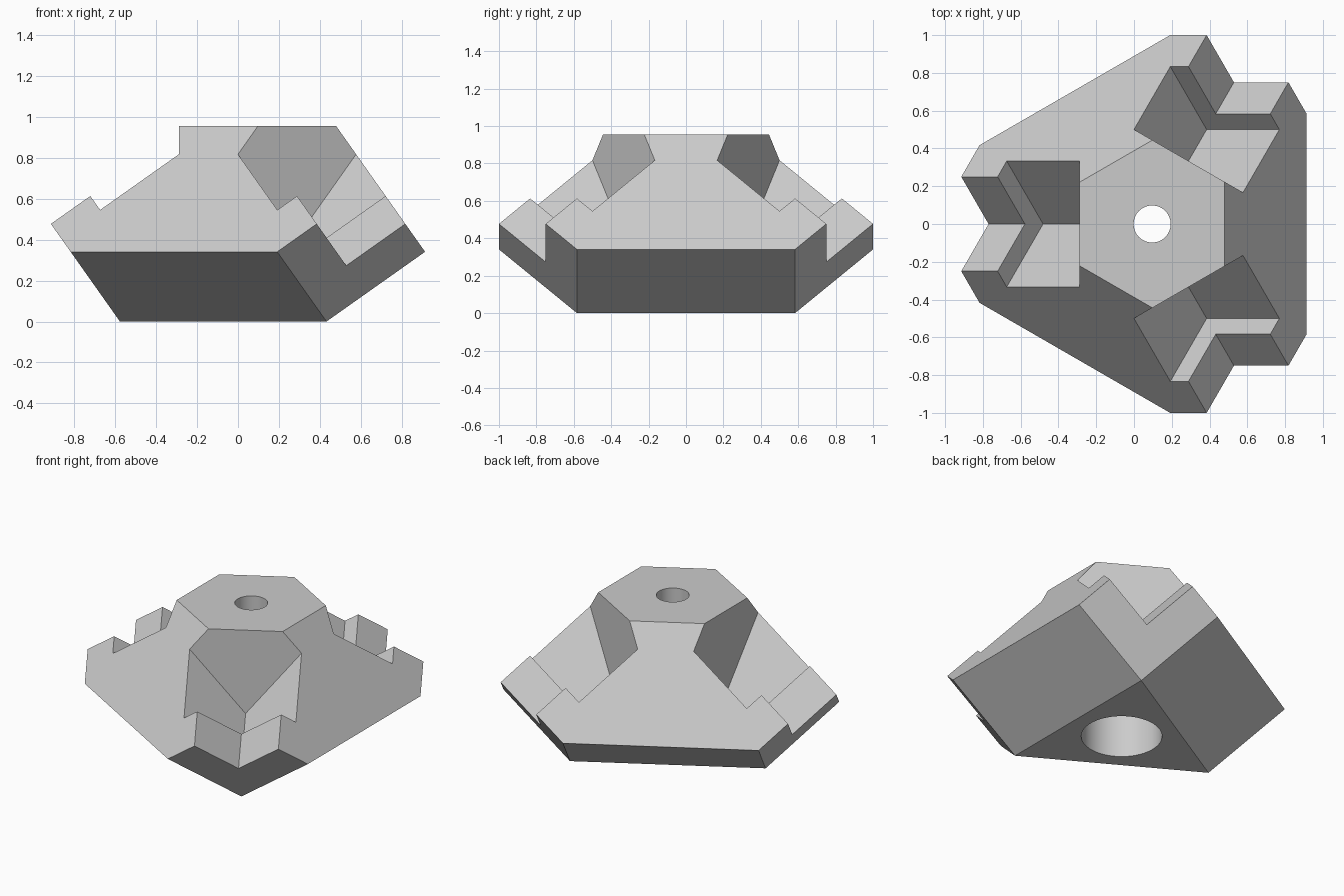
import bpy, bmesh, math
from mathutils import Vector, Matrix

if "Cube" in bpy.data.objects:
    bpy.data.objects.remove(bpy.data.objects["Cube"])

AXIS = Vector((0.096, 0, 0))   # three-fold axis of the block
TOP = 0.955                    # block height
UPPER = 0.8647                 # distance of the sloping upper faces
END = 0.5495                   # distance of the undercut corner faces
STEP = math.sqrt(2) / 6        # notch module

# Three mutually perpendicular directions, tilted evenly about the axis
E = [Vector((math.sqrt(2 / 3) * math.cos(a), math.sqrt(2 / 3) * math.sin(a), math.sqrt(1 / 3)))
     for a in (0, math.tau / 3, -math.tau / 3)]
Z = Vector((0, 0, 1))
X = Vector((1, 0, 0))

grey = bpy.data.materials.new("light_grey")
grey.use_nodes = True
grey.diffuse_color = (0.6, 0.6, 0.6, 1)
grey.node_tree.nodes["Principled BSDF"].inputs["Base Color"].default_value = (0.6, 0.6, 0.6, 1)


def make_object(name, bm):
    bmesh.ops.recalc_face_normals(bm, faces=bm.faces[:])
    mesh = bpy.data.meshes.new(name)
    bm.to_mesh(mesh)
    bm.free()
    mesh.materials.append(grey)
    obj = bpy.data.objects.new(name, mesh)
    obj.location = AXIS
    bpy.context.collection.objects.link(obj)
    return obj


def convex_solid(name, planes):
    """Trim a large cube by (normal, distance) half-spaces."""
    bm = bmesh.new()
    bmesh.ops.create_cube(bm, size=5)
    for normal, distance in planes:
        n = normal.normalized()
        cut = bmesh.ops.bisect_plane(bm, geom=bm.verts[:] + bm.edges[:] + bm.faces[:], dist=1e-6,
                                     plane_co=n * distance, plane_no=n, clear_outer=True)
        rim = [g for g in cut["geom_cut"] if isinstance(g, bmesh.types.BMEdge)]
        if rim:
            bmesh.ops.contextual_create(bm, geom=rim)
    return make_object(name, bm)


def cylinder(name, radius, bottom, top):
    bm = bmesh.new()
    bmesh.ops.create_cone(bm, cap_ends=True, segments=64, radius1=radius, radius2=radius,
                          depth=top - bottom, matrix=Matrix.Translation((0, 0, (top + bottom) / 2)))
    return make_object(name, bm)


# Main block: upper slopes, corner undercuts, side undercuts, flat top and base
planes = [(Z, TOP), (-Z, 0)]
for k in range(3):
    planes += [(E[k], UPPER), (-E[k], END),
               (-(E[(k + 1) % 3] + E[(k + 2) % 3]), END / math.sqrt(8))]
block = convex_solid("corner_block", planes)

# Stepped V notches, one pair at each corner
cutters = []
wall = STEP - END
for k in range(3):
    a, b = E[(k + 1) % 3], E[(k + 2) % 3]
    deep, shallow = UPPER - 2 * STEP, UPPER - 1.5 * STEP
    outward = Matrix.Rotation(k * math.tau / 3, 3, 'Z') @ X
    cutters.append(convex_solid(f"inner_notch_cutter_{k}",
                                [(-a, -deep), (-b, -deep), (-E[k], -wall), (outward, -0.385)]))
    cutters.append(convex_solid(f"outer_notch_cutter_{k}",
                                [(-a, -shallow), (-b, -shallow), (E[k], wall + 0.01)]))

# Screw hole with a wide counterbore from below
cutters.append(cylinder("screw_hole_cutter", 0.098, -0.5, 1.5))
cutters.append(cylinder("counterbore_cutter", 0.24, -0.5, TOP - STEP))

bpy.context.view_layer.objects.active = block
block.select_set(True)
for cutter in cutters:
    mod = block.modifiers.new(cutter.name, 'BOOLEAN')
    mod.operation = 'DIFFERENCE'
    mod.solver = 'EXACT'
    mod.object = cutter
    bpy.ops.object.modifier_apply(modifier=mod.name)
for cutter in cutters:
    bpy.data.objects.remove(cutter)

bpy.ops.object.shade_smooth_by_angle(angle=math.radians(25))
